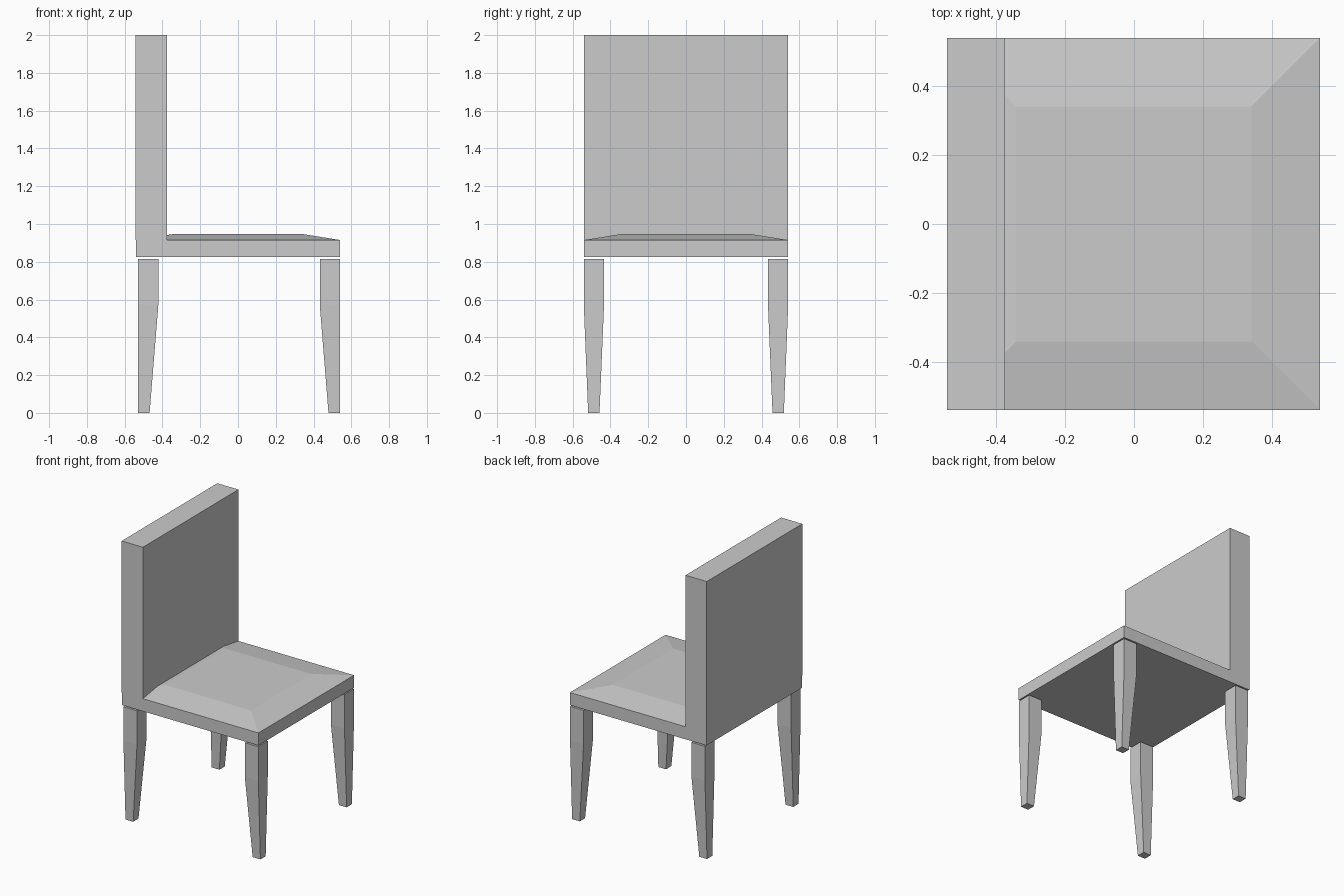
import bpy

if "Cube" in bpy.data.objects:
    bpy.data.objects.remove(bpy.data.objects["Cube"])


def loft(name, rings):
    """Skin a stack of rectangles (x0, x1, y0, y1, z) into a closed solid."""
    verts, faces = [], []
    for x0, x1, y0, y1, z in rings:
        verts += [(x0, y0, z), (x1, y0, z), (x1, y1, z), (x0, y1, z)]
    for r in range(len(rings) - 1):
        a = r * 4
        for i in range(4):
            j = (i + 1) % 4
            faces.append((a + i, a + j, a + 4 + j, a + 4 + i))
    t = len(verts) - 4
    faces += [(3, 2, 1, 0), (t, t + 1, t + 2, t + 3)]
    mesh = bpy.data.meshes.new(name)
    mesh.from_pydata(verts, [], faces)
    obj = bpy.data.objects.new(name, mesh)
    bpy.context.collection.objects.link(obj)
    return obj


# Seat slab with a chamfered cushion top
H, T = 0.541, 0.341
loft("seat", [(-H, H, -H, H, 0.825),
              (-H, H, -H, H, 0.915),
              (-T, T, -T, T, 0.947)])

# Backrest panel
loft("backrest", [(-0.543, -0.375, -H, H, 0.915),
                  (-0.543, -0.375, -H, H, 2.0)])

# Legs: straight at the top, tapering inward below, outer x face upright
LEG_TOP, LEG_KNEE = 0.816, 0.57
for end, outer, s in (("front", 0.54, -1), ("back", -0.529, 1)):
    for side, m in (("right", -1), ("left", 1)):
        wide = sorted((outer, outer + s * 0.107))
        slim = sorted((outer, outer + s * 0.061))
        y_wide = sorted((m * 0.434, m * 0.541))
        y_slim = sorted((m * 0.458, m * 0.518))
        loft(f"{end}_{side}_leg", [(*slim, *y_slim, 0.0),
                                   (*wide, *y_wide, LEG_KNEE),
                                   (*wide, *y_wide, LEG_TOP)])
